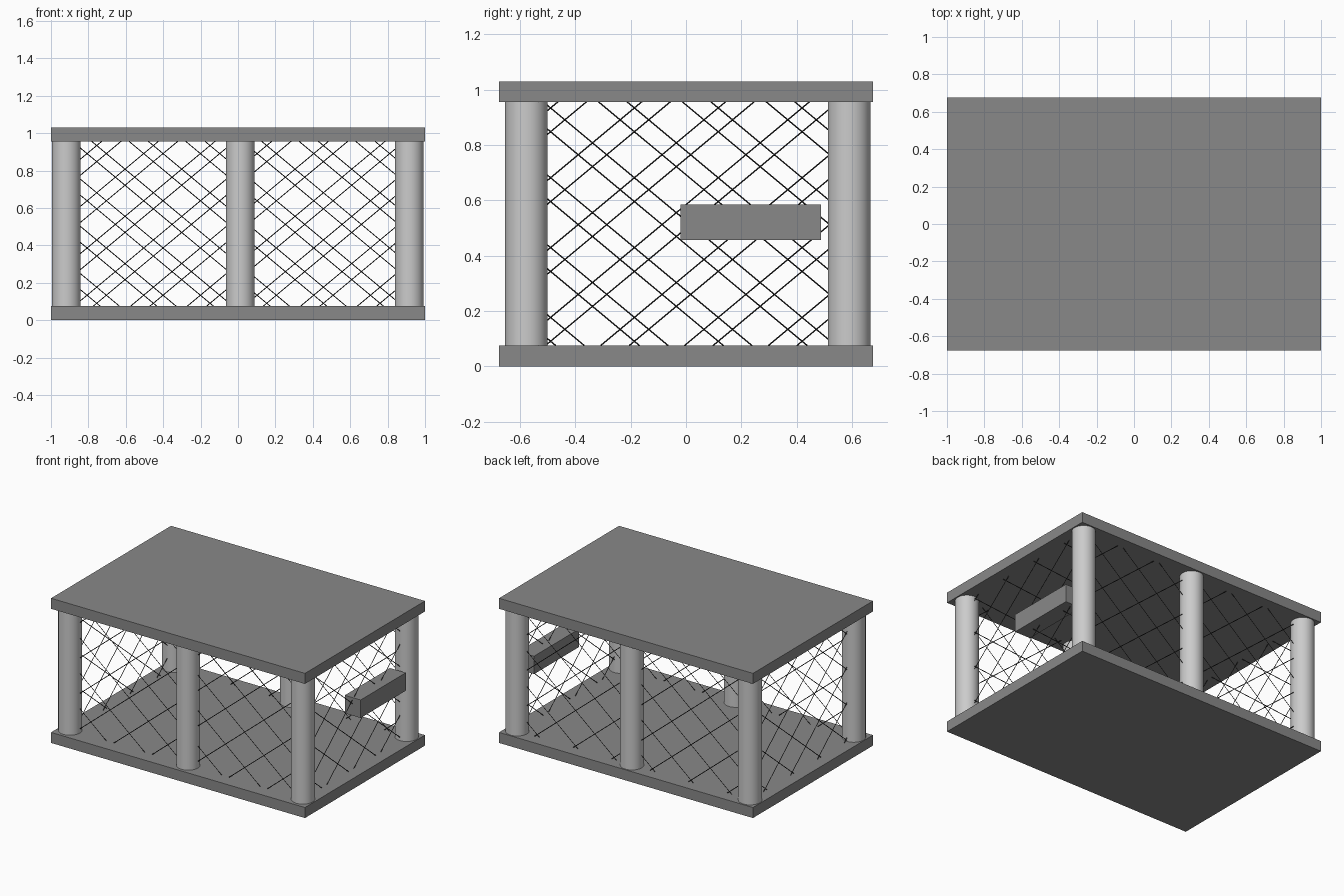
import bpy, bmesh, math
from mathutils import Vector, Matrix

if "Cube" in bpy.data.objects:
    bpy.data.objects.remove(bpy.data.objects["Cube"])

Z0, Z1 = 0.075, 0.957          # clear height between the slabs
POST_X = (-0.918, 0.012, 0.916)
POST_Y = (-0.577, 0.59)
POST_R = 0.077
WIRE_R = 0.0025
PITCH, SLOPE = 0.303, 0.833    # wire spacing and steepness


def material(name, v):
    m = bpy.data.materials.new(name)
    m.diffuse_color = (v, v, v, 1)
    m.use_nodes = True
    m.node_tree.nodes["Principled BSDF"].inputs["Base Color"].default_value = m.diffuse_color
    return m


DARK = material("dark_grey", 0.25)
BLACK = material("wire_black", 0.03)


def box(name, x, y, z):
    bpy.ops.mesh.primitive_cube_add(size=1, location=(sum(x) / 2, sum(y) / 2, sum(z) / 2))
    ob = bpy.context.object
    ob.name = name
    ob.scale = (x[1] - x[0], y[1] - y[0], z[1] - z[0])
    bpy.ops.object.transform_apply(location=False, rotation=False, scale=True)
    ob.data.materials.append(DARK)


def wire(bm, a, b):
    """Thin four-sided rod between two points."""
    d = b - a
    m = Matrix.Translation((a + b) / 2) @ d.to_track_quat('Z', 'Y').to_matrix().to_4x4()
    bmesh.ops.create_cone(bm, cap_ends=True, segments=4, radius1=WIRE_R,
                          radius2=WIRE_R, depth=d.length, matrix=m)


def mesh_panel(name, u0, u1, place, node_u, node_z):
    """Diamond lattice clipped to u0..u1 and Z0..Z1; place maps (u, z) to 3D."""
    bm = bmesh.new()
    for s in (SLOPE, -SLOPE):
        for i in range(-12, 13):
            c = node_u + i * PITCH      # line: z = node_z + s * (u - c)
            ends = sorted((c + (Z0 - node_z) / s, c + (Z1 - node_z) / s))
            a, b = max(u0, ends[0]), min(u1, ends[1])
            if b - a > 0.01:
                wire(bm, place(a, node_z + s * (a - c)), place(b, node_z + s * (b - c)))
    me = bpy.data.meshes.new(name)
    bm.to_mesh(me)
    bm.free()
    me.materials.append(BLACK)
    bpy.context.collection.objects.link(bpy.data.objects.new(name, me))


# floor and roof slabs
box("floor_slab", (-1, 1), (-0.675, 0.675), (0, 0.075))
box("roof_slab", (-1, 1), (-0.675, 0.675), (0.955, 1.03))

# bar on the right side
box("side_block", (0.855, 0.98), (-0.02, 0.488), (0.457, 0.585))

# round posts
for side, y in zip(("front", "back"), POST_Y):
    for pos, x in zip(("left", "middle", "right"), POST_X):
        bpy.ops.mesh.primitive_cylinder_add(vertices=32, radius=POST_R, depth=Z1 - Z0,
                                            location=(x, y, (Z0 + Z1) / 2))
        bpy.context.object.name = f"{side}_{pos}_post"
        bpy.ops.object.shade_smooth_by_angle(angle=math.radians(40))

# wire mesh between the posts; opposite panels are slightly offset
for side, y, z0 in zip(("front", "back"), POST_Y, (0.303, 0.217)):
    for pos, k in (("left", 0), ("right", 1)):
        mesh_panel(f"{side}_{pos}_wire_mesh", POST_X[k] + 0.07, POST_X[k + 1] - 0.07,
                   lambda u, z, y=y: Vector((u, y, z)), -0.604, z0)
for side, x, z0 in zip(("left", "right"), POST_X[::2], (0.217, 0.303)):
    mesh_panel(f"{side}_wire_mesh", POST_Y[0] + 0.07, POST_Y[1] - 0.07,
               lambda u, z, x=x: Vector((x, u, z)), -0.338, z0)
